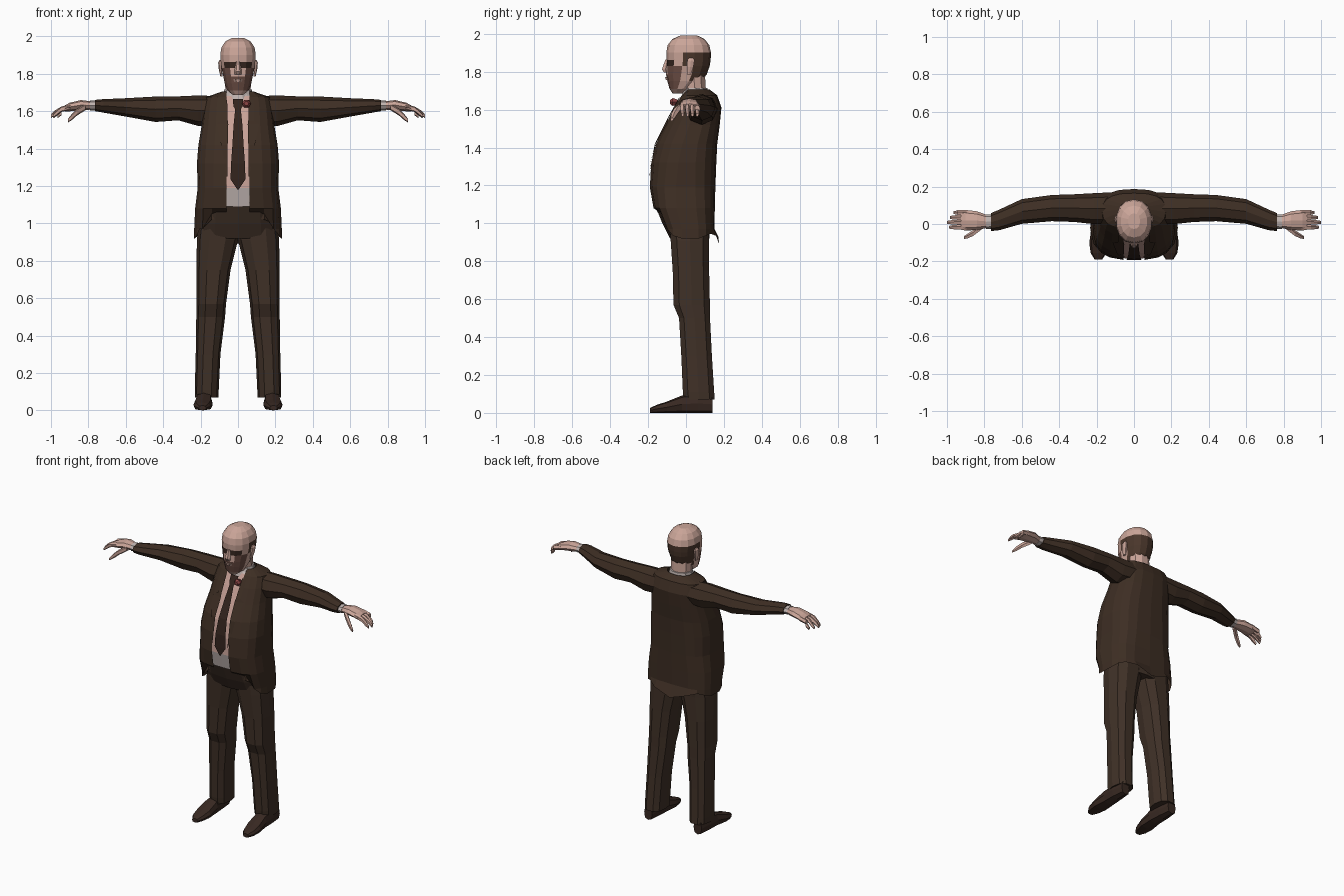
import bpy, bmesh, math
from mathutils import Vector


def mat(name, rgb):
    m = bpy.data.materials.new(name)
    m.diffuse_color = (*rgb, 1)
    return m


SUIT = mat("suit brown", (.047, .027, .017))
TROUSER = mat("trouser brown", (.05, .03, .02))
SKIN = mat("skin", (.60, .38, .32))
HAIR = mat("hair brown", (.07, .038, .025))
BEARD = mat("beard brown", (.15, .075, .058))
PINK = mat("shirt pink", (.58, .36, .31))
GREY = mat("shirt grey", (.52, .45, .43))
DARK = mat("tie dark brown", (.032, .017, .012))
SHOE = mat("shoe brown", (.04, .022, .016))
RED = mat("flower red", (.27, .06, .06))


def grid(name, rows, mats, closed=False, caps=False, mirror=False, rule=None):
    """Skin rows of points; rule(face centre) picks a material index."""
    bm = bmesh.new()
    vs = [[bm.verts.new(p) for p in r] for r in rows]
    n = len(rows[0])
    for a, b in zip(vs, vs[1:]):
        for i in range(n if closed else n - 1):
            j = (i + 1) % n
            bm.faces.new((a[i], a[j], b[j], b[i]))
    if caps:
        bm.faces.new(vs[0][::-1])
        bm.faces.new(vs[-1])
    bmesh.ops.recalc_face_normals(bm, faces=bm.faces)
    if rule:
        for f in bm.faces:
            f.material_index = rule(f.calc_center_median())
    me = bpy.data.meshes.new(name)
    bm.to_mesh(me)
    bm.free()
    for m in mats:
        me.materials.append(m)
    ob = bpy.data.objects.new(name, me)
    bpy.context.collection.objects.link(ob)
    if mirror:
        mod = ob.modifiers.new("mirror", 'MIRROR')
        mod.use_axis[0] = True
    return ob


def spow(v, p):
    return math.copysign(abs(v) ** p, v)


def loft(name, axis, secs, mats, n=8, p=1.0, turn=0.0, **kw):
    """Sections (t, c1, c2, r1, r2) along an axis, other axes in order."""
    rows = []
    for t, c1, c2, r1, r2 in secs:
        row = []
        for i in range(n):
            a = 2 * math.pi * (i + turn) / n
            q = [c1 + r1 * spow(math.cos(a), p), c2 + r2 * spow(math.sin(a), p)]
            q.insert(axis, t)
            row.append(q)
        rows.append(row)
    return grid(name, rows, mats, True, True, **kw)


# Torso profile: z, half width, front y, back y, squareness
TORSO = [(.97, .235, -.125, .15, .62), (1.08, .23, -.172, .152, .62),
         (1.19, .216, -.192, .155, .66), (1.32, .22, -.185, .16, .72),
         (1.42, .212, -.16, .165, .75), (1.52, .195, -.11, .178, .75),
         (1.61, .185, -.066, .187, .75), (1.675, .17, -.025, .165, .75),
         (1.705, .085, -.01, .125, .9)]


def profile(z):
    for a, b in zip(TORSO, TORSO[1:]):
        if z <= b[0]:
            k = (z - a[0]) / (b[0] - a[0])
            return [u + (v - u) * k for u, v in zip(a, b)]
    return TORSO[-1]


def skin_point(z, a, off=0.0):
    _, w, yf, yb, p = profile(z)
    return Vector(((w + off) * spow(math.sin(a), p),
                   (yf + yb) / 2 - ((yb - yf) / 2 + off) * spow(math.cos(a), p), z))


def angle_at(z, x):
    _, w, _, _, p = profile(z)
    return math.asin(min(1, x / w) ** (1 / p))


# Jacket: open shell with a front gap and a shaped hem
rows = []
N = 18
HEM = [1.03, 1.02, 1.0, .935, .92, .92, .935, .945, .93, .89]
for s in TORSO:
    a0 = angle_at(s[0], .062)
    row = [skin_point(s[0], a0 + (2 * math.pi - 2 * a0) * i / N) for i in range(N + 1)]
    if not rows:
        hem = []
        for i, q in enumerate(row):
            h = HEM[min(i, N - i)]
            hem.append((q.x, q.y + (.025 if abs(i - N / 2) < 2 else 0), h))
            q.z = max(1.05, q.z) if h > 1 else q.z
        rows.append(hem)
    rows.append(row)
grid("jacket", rows, [SUIT])

# Shirt front, tie and buttonhole flower
zs = [1.09, 1.14, 1.19, 1.3, 1.4, 1.5, 1.6, 1.68, 1.705]
rows = []
for z in zs:
    a0 = angle_at(z, .08)
    rows.append([skin_point(z, a0 * k / 2, -.008) for k in range(-2, 3)])
grid("shirt_front", rows, [PINK, GREY], rule=lambda c: 1 if c.z < 1.19 or c.z > 1.67 else 0)

rows = []
for z, w in ((1.18, .003), (1.235, .04), (1.32, .037), (1.42, .03), (1.52, .024),
             (1.61, .015), (1.625, .024), (1.665, .028)):
    a0 = angle_at(z, w)
    rows.append([skin_point(z, a0 * k, 0) - Vector((0, .003, 0)) for k in (-1, 0, 1)])
grid("tie", rows, [DARK])

# Lapels lie flat on the jacket edges
rows = []
for z, a, b in ((1.25, .056, .06), (1.42, .055, .09), (1.53, .052, .115),
                (1.55, .055, .085), (1.66, .058, .085)):
    rows.append([skin_point(z, angle_at(z, x)) - Vector((0, .006, 0)) for x in (a, b)])
grid("lapel", rows, [SUIT], mirror=True)

loft("flower", 1, [(-.085, .045, 1.64, .012, .012), (-.07, .045, 1.64, .024, .024),
                   (-.045, .045, 1.64, .015, .015)], [RED], n=6)

# Trousers
loft("trouser_hips", 2, [(.92, 0, .02, .205, .105), (1.0, 0, .0, .205, .125),
                         (1.1, 0, -.015, .19, .15)], [TROUSER], n=12, p=.75)
loft("trouser_leg", 2, [(.07, .167, .07, .063, .085), (.11, .167, .066, .064, .086),
                        (.3, .16, .056, .066, .084), (.5, .146, .045, .077, .085),
                        (.57, .143, .03, .079, .1), (.75, .131, .026, .091, .1),
                        (.91, .11, .02, .11, .105), (.99, .105, .02, .105, .11)],
     [TROUSER], n=10, p=.8, mirror=True)

# Shoes
loft("shoe", 1, [(.14, .185, .045, .03, .045), (.06, .185, .05, .041, .05),
                 (-.02, .183, .046, .045, .046), (-.1, .187, .03, .052, .03),
                 (-.155, .19, .021, .042, .021), (-.19, .19, .013, .02, .013)],
     [SHOE], n=8, p=.7, mirror=True)

# Sleeves, cuffs and hands
loft("sleeve", 0, [(.11, .085, 1.605, .085, .075), (.21, .082, 1.602, .083, .082),
                   (.32, .085, 1.615, .074, .064), (.44, .085, 1.61, .07, .068),
                   (.6, .067, 1.62, .066, .049), (.72, .022, 1.628, .055, .036),
                   (.765, .01, 1.63, .048, .03)], [SUIT], n=8, mirror=True)
loft("cuff", 0, [(.74, .014, 1.63, .04, .025), (.79, .012, 1.63, .038, .026)],
     [GREY], n=8, mirror=True)
loft("palm", 0, [(.78, .013, 1.63, .033, .022), (.84, .018, 1.632, .05, .027),
                 (.9, .02, 1.622, .055, .023), (.925, .02, 1.615, .05, .016)],
     [SKIN], n=8, mirror=True)
for i, (y, tip) in enumerate(((.06, .965), (.034, .985), (.008, 1.0), (-.018, .99))):
    loft(f"finger_{i + 1}", 0, [(.895, y, 1.622, .014, .016), (.945, y, 1.61, .014, .015),
                                (tip - .02, y, 1.59, .012, .014), (tip, y, 1.572, .008, .01)],
         [SKIN], n=5, mirror=True)
loft("thumb", 0, [(.815, -.015, 1.622, .018, .018), (.86, -.05, 1.595, .017, .019),
                  (.89, -.066, 1.567, .014, .017), (.91, -.074, 1.548, .008, .01)],
     [SKIN], n=5, mirror=True)

# Neck and shirt collar
loft("neck", 2, [(1.64, 0, .05, .068, .062), (1.72, 0, .045, .068, .062),
                 (1.8, 0, .04, .07, .062)], [SKIN], n=10)
loft("collar", 2, [(1.66, 0, .048, .085, .078), (1.715, 0, .052, .074, .064)], [GREY], n=10)


# Head: crown and face skin, hair round the back, beard, eye sockets
def head_rule(c):
    if c.y > .035 and 1.755 < c.z < 1.885 or abs(c.x) > .08 and c.y > 0 and 1.83 < c.z < 1.885:
        return 1
    if 1.83 < c.z < 1.865 and c.y < -.07 and .02 < abs(c.x) < .07:
        return 3
    if 1.76 < c.z < 1.83 and abs(c.x) > .05 and -.09 < c.y < -.005:
        return 2
    if c.z < 1.785 and c.y < -.03 and c.z > 1.705:
        return 2
    return 0


loft("head", 2, [(1.685, 0, -.045, .025, .025), (1.71, 0, -.03, .058, .057),
                 (1.75, 0, -.008, .073, .09), (1.785, 0, .002, .08, .107),
                 (1.83, 0, .01, .09, .115), (1.862, 0, .014, .094, .116),
                 (1.9, 0, .014, .097, .118), (1.94, 0, .013, .091, .11),
                 (1.972, 0, .013, .07, .085), (1.992, 0, .015, .032, .042)],
     [SKIN, HAIR, BEARD, DARK], n=14, p=.9, turn=.5, rule=head_rule)
loft("nose", 2, [(1.795, 0, -.105, .018, .012), (1.812, 0, -.108, .02, .022),
                 (1.865, 0, -.098, .01, .012)], [SKIN], n=6)
loft("mouth", 2, [(1.757, 0, -.096, .02, .012), (1.772, 0, -.1, .026, .012)],
     [SKIN], n=6)
loft("ear", 2, [(1.785, .088, .015, .006, .012), (1.825, .095, .022, .008, .02),
                (1.86, .096, .026, .01, .022), (1.872, .094, .026, .005, .012)],
     [SKIN], n=6, mirror=True)
